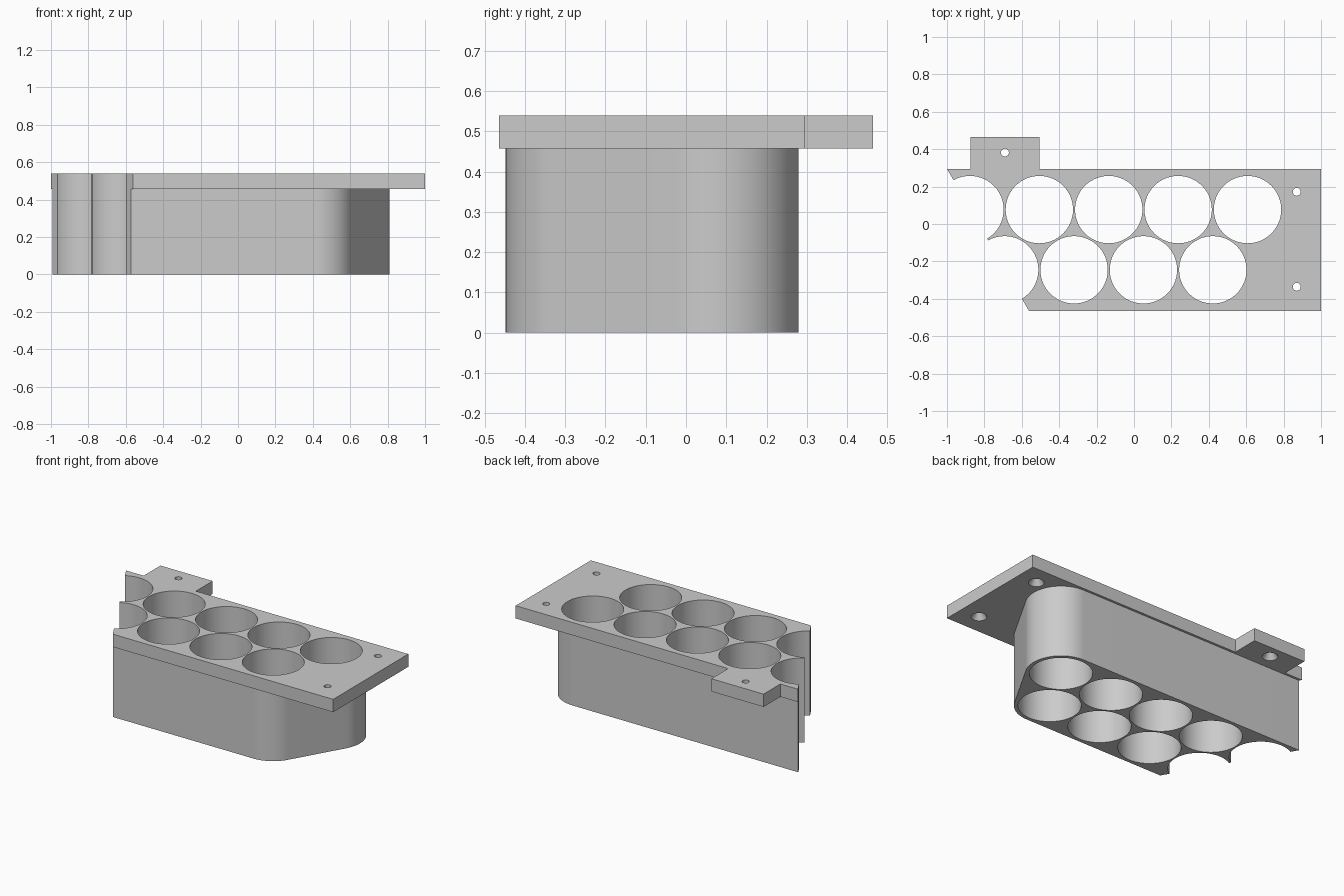
import bpy
import bmesh
from math import radians, sin, cos, tan

cube = bpy.data.objects.get("Cube")
if cube:
    bpy.data.objects.remove(cube, do_unlink=True)

PLATE_LOW, PLATE_TOP = 0.458, 0.54
FRONT, BACK = -0.465, 0.295
PITCH, HOLE_R, WALL_R = 0.371, 0.18, 0.203
BACK_ROW, FRONT_ROW = (0.607, 0.077), (0.4215, -0.245)


def arc(centre, radius, start, end, steps):
    """Points along an arc, angles in degrees."""
    angles = [radians(start + (end - start) * i / steps) for i in range(steps + 1)]
    return [(centre[0] + radius * cos(a), centre[1] + radius * sin(a)) for a in angles]


def loft(bm, rings):
    """Closed solid through (outline, height) rings of equal point count."""
    loops = [[bm.verts.new((x, y, z)) for x, y in pts] for pts, z in rings]
    n = len(loops[0])
    bm.faces.new(loops[0][::-1])
    bm.faces.new(loops[-1])
    for low, high in zip(loops, loops[1:]):
        for i in range(n):
            j = (i + 1) % n
            bm.faces.new((low[i], low[j], high[j], high[i]))


def solid(name, stacks):
    bm = bmesh.new()
    for rings in stacks:
        loft(bm, rings)
    bmesh.ops.recalc_face_normals(bm, faces=bm.faces)
    mesh = bpy.data.meshes.new(name)
    bm.to_mesh(mesh)
    bm.free()
    obj = bpy.data.objects.new(name, mesh)
    bpy.context.scene.collection.objects.link(obj)
    return obj


def circle(centre, radius, steps=96):
    return arc(centre, radius, 0, 360, steps)[:-1]


def slant_x(y):
    """Position of the slanted left end at depth y."""
    return -1 + (BACK - y) * tan(radians(30))


# Mounting plate with its rear tab, left overlong for the slanted cut
plate_outline = [(-1.2, FRONT), (1, FRONT), (1, BACK), (-0.505, BACK), (-0.505, 0.465),
                 (-0.875, 0.465), (-0.875, BACK), (-1.2, BACK)]
plate = solid("tube_holder", [[(plate_outline, PLATE_LOW), (plate_outline, PLATE_TOP)]])

# Deep body wrapped around the end holes
body_outline = ([(-1.2, FRONT_ROW[1] - WALL_R)]
                + arc(FRONT_ROW, WALL_R, -90, -30, 20)
                + arc(BACK_ROW, WALL_R, -30, 90, 40)
                + [(-1.2, BACK_ROW[1] + WALL_R)])
body = solid("body_helper", [[(body_outline, 0), (body_outline, 0.5)]])

# Slanted end cutter
wedge_outline = [(-2, -1), (slant_x(-1), -1), (slant_x(1), 1), (-2, 1)]
wedge = solid("end_cutter", [[(wedge_outline, -0.2), (wedge_outline, 0.8)]])

# Two staggered rows of round holes
stacks = []
for (x, y), count in ((BACK_ROW, 5), (FRONT_ROW, 4)):
    for i in range(count):
        ring = circle((x - i * PITCH, y), HOLE_R)
        stacks.append([(ring, -0.1), (ring, 0.7)])
# Screw holes, countersunk from below
for centre in ((-0.69, 0.382), (0.87, 0.172), (0.87, -0.336)):
    wide, narrow = circle(centre, 0.045, 40), circle(centre, 0.021, 40)
    stacks.append([(wide, PLATE_LOW - 0.02), (wide, PLATE_LOW), (narrow, 0.495), (narrow, 0.6)])
holes = solid("hole_cutters", stacks)

# Combine and bake
for helper, operation in ((body, 'UNION'), (wedge, 'DIFFERENCE'), (holes, 'DIFFERENCE')):
    helper.hide_render = True
    mod = plate.modifiers.new(helper.name, 'BOOLEAN')
    mod.operation = operation
    mod.solver = 'EXACT'
    mod.object = helper
graph = bpy.context.evaluated_depsgraph_get()
baked = bpy.data.meshes.new_from_object(plate.evaluated_get(graph))
plate.modifiers.clear()
plate.data = baked
for helper in (body, wedge, holes):
    bpy.data.objects.remove(helper, do_unlink=True)

# Single grey material
grey = bpy.data.materials.new("plain grey")
grey.use_nodes = True
colour = (0.6, 0.6, 0.6, 1)
grey.diffuse_color = colour
grey.node_tree.nodes["Principled BSDF"].inputs["Base Color"].default_value = colour
baked.materials.clear()
baked.materials.append(grey)

bpy.ops.object.select_all(action='DESELECT')
plate.select_set(True)
bpy.context.view_layer.objects.active = plate
bpy.ops.object.shade_smooth_by_angle(angle=radians(30))
